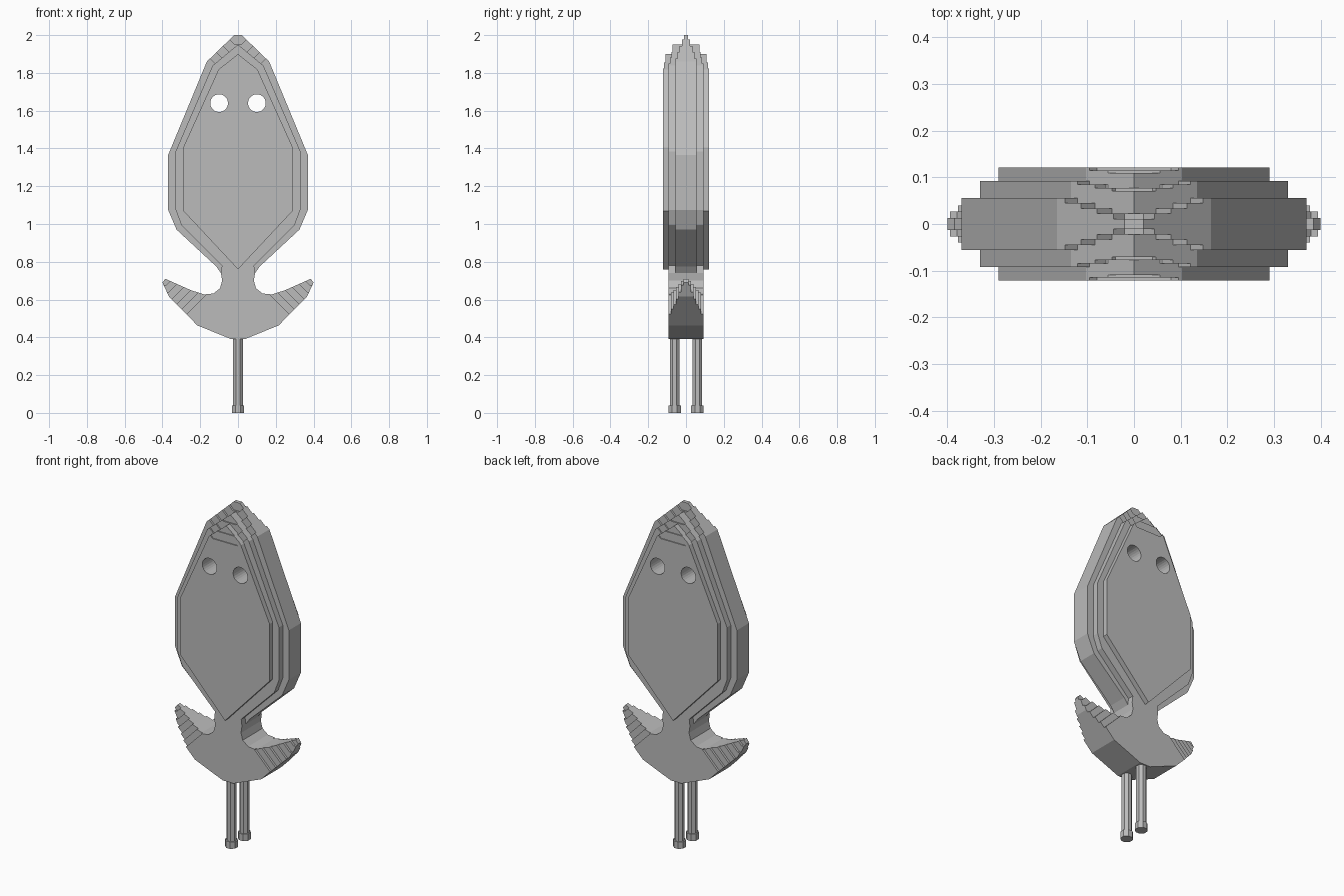
import bpy, bmesh, math

if "Cube" in bpy.data.objects:
    bpy.data.objects.remove(bpy.data.objects["Cube"])

grey = bpy.data.materials.new("mid_grey")
grey.diffuse_color = (0.5, 0.5, 0.5, 1)
grey.use_nodes = True
grey.node_tree.nodes["Principled BSDF"].inputs["Base Color"].default_value = grey.diffuse_color


def prism(name, pts, y0, y1):
    """Extrude an (x, z) outline from y0 to y1."""
    bm = bmesh.new()
    face = bm.faces.new([bm.verts.new((x, y0, z)) for x, z in pts])
    ext = bmesh.ops.extrude_face_region(bm, geom=[face])
    verts = [g for g in ext["geom"] if isinstance(g, bmesh.types.BMVert)]
    bmesh.ops.translate(bm, verts=verts, vec=(0, y1 - y0, 0))
    bmesh.ops.recalc_face_normals(bm, faces=bm.faces[:])
    mesh = bpy.data.meshes.new(name)
    bm.to_mesh(mesh)
    bm.free()
    mesh.materials.append(grey)
    ob = bpy.data.objects.new(name, mesh)
    bpy.context.collection.objects.link(ob)
    return ob


def mirrored(half):
    """Close a right-hand half outline, listed top to bottom."""
    return half + [(-x, z) for x, z in reversed(half) if x > 0]


def ngon(cx, cz, r, n):
    """Regular polygon with flat sides up and down, r to the corners."""
    return [(cx + r * math.cos(2 * math.pi * (i + 0.5) / n),
             cz + r * math.sin(2 * math.pi * (i + 0.5) / n)) for i in range(n)]


def cut(ob, pts, y0, y1):
    cutter = prism("cutter", pts, y0, y1)
    cutter.hide_render = True
    mod = ob.modifiers.new("cut", "BOOLEAN")
    mod.operation, mod.solver, mod.object = "DIFFERENCE", "EXACT", cutter
    bpy.context.view_layer.objects.active = ob
    bpy.ops.object.modifier_apply(modifier=mod.name)
    bpy.data.objects.remove(cutter)


def stepped_bites(ob, cx, cz, lo, hi, steps, grow):
    """Octagonal steps around a tip, wider towards the outer faces."""
    for k in range(1, steps):
        y = lo + (hi - lo) * k / steps
        octagon = ngon(cx, cz, grow * k / math.cos(math.pi / 8), 8)
        for y0, y1 in ((y, hi + 0.05), (-hi - 0.05, -y)):
            cut(ob, octagon, y0, y1)


# body: three stacked plates, each smaller and thicker than the last
plates = [
    ("body_core", 0.0, 0.056,
     [(0.02, 2.0), (0.165, 1.86), (0.37, 1.365), (0.37, 1.075),
      (0.325, 0.97), (0.115, 0.775), (0.09, 0.74)]),
    ("body_middle", 0.056, 0.092,
     [(0, 1.95), (0.135, 1.838), (0.33, 1.385), (0.33, 1.075),
      (0.30, 0.995), (0.085, 0.78)]),
    ("body_outer", 0.092, 0.121,
     [(0, 1.90), (0.103, 1.818), (0.29, 1.405), (0.29, 1.07), (0, 0.76)]),
]
for name, lo, hi, half in plates:
    plate = prism(name, mirrored(half), -hi, hi)
    stepped_bites(plate, 0, 2.0, lo, hi, 5, 0.048)
    # eye holes
    for x in (-0.1, 0.1):
        cut(plate, ngon(x, 1.64, 0.047, 24), -0.3, 0.3)

# neck and tail fin
tail_half = [(0.085, 0.78), (0.09, 0.74), (0.084, 0.70), (0.095, 0.66),
             (0.13, 0.632), (0.18, 0.627), (0.25, 0.65), (0.385, 0.71),
             (0.40, 0.69), (0.365, 0.615), (0.215, 0.463), (0.035, 0.39)]
tail = prism("tail", mirrored(tail_half), -0.092, 0.092)
for side in (-1, 1):
    stepped_bites(tail, side * 0.395, 0.715, 0, 0.092, 7, 0.037)


# legs and feet
def post(name, y, r, z0, z1):
    bpy.ops.mesh.primitive_cylinder_add(
        vertices=8, radius=r, depth=z1 - z0, location=(0, y, (z0 + z1) / 2),
        rotation=(0, 0, math.pi / 8))
    ob = bpy.context.object
    ob.name = name
    ob.data.materials.append(grey)


for label, y in (("front", -0.06), ("back", 0.06)):
    post(label + "_leg", y, 0.028, 0.03, 0.42)
    post(label + "_foot", y, 0.035, 0, 0.04)
